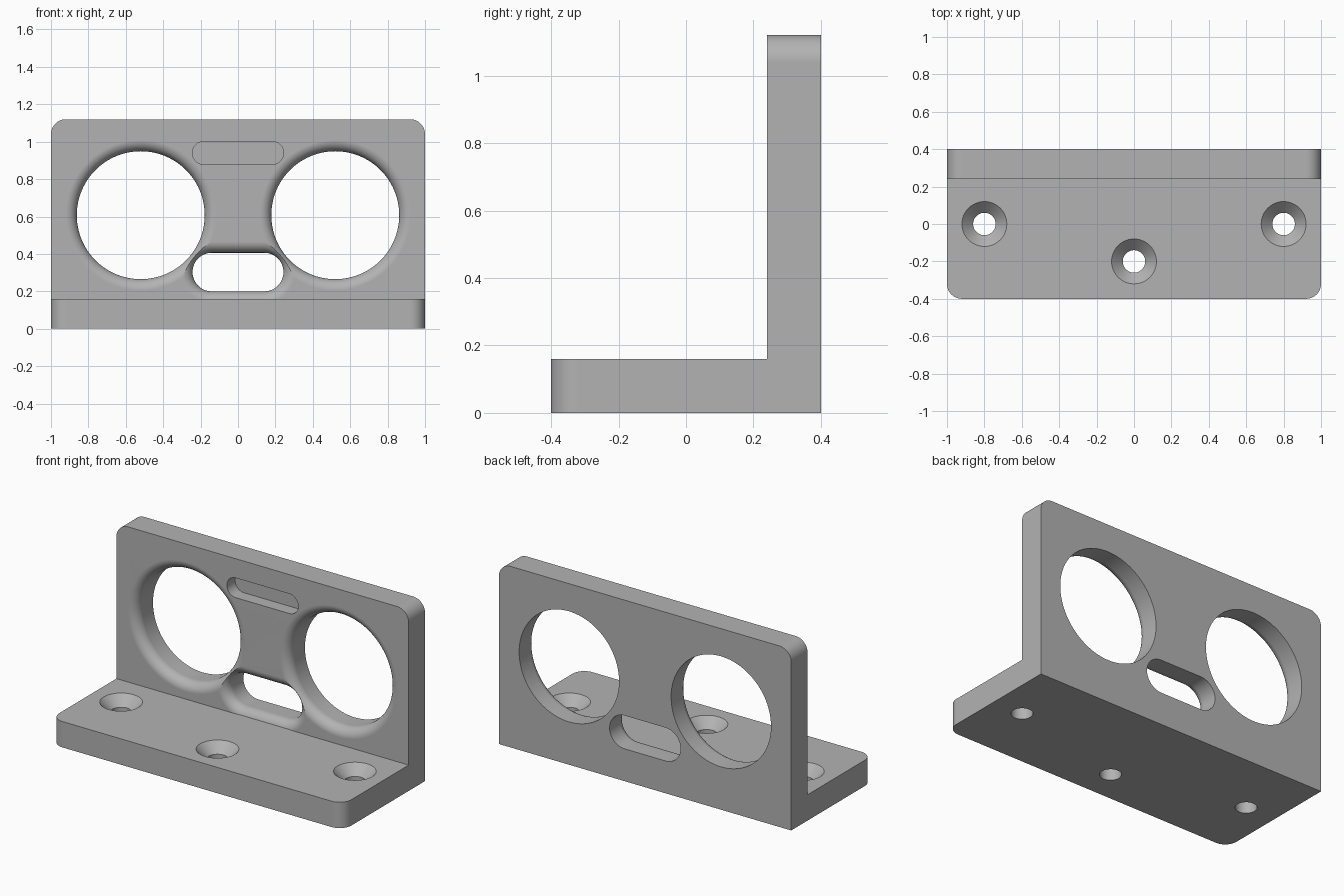
import bpy, bmesh, math
from mathutils import Vector

cube = bpy.data.objects.get("Cube")
if cube:
    bpy.data.objects.remove(cube, do_unlink=True)

WIDTH, HEIGHT, THICK, HALF_DEPTH = 2.0, 1.12, 0.16, 0.4
WALL_FRONT = HALF_DEPTH - THICK
CORNER, FILLET = 0.08, 0.06

steel = bpy.data.materials.new("plain_grey")
steel.use_nodes = True
grey = (0.45, 0.45, 0.45, 1)
steel.diffuse_color = grey
steel.node_tree.nodes["Principled BSDF"].inputs["Base Color"].default_value = grey


def loft(name, rings):
    """Closed solid through a list of equal-length point rings."""
    bm = bmesh.new()
    loops = [[bm.verts.new(p) for p in ring] for ring in rings]
    n = len(loops[0])
    for a, b in zip(loops, loops[1:]):
        for i in range(n):
            j = (i + 1) % n
            bm.faces.new((a[i], a[j], b[j], b[i]))
    bm.faces.new(loops[0])
    bm.faces.new(loops[-1])
    bmesh.ops.recalc_face_normals(bm, faces=bm.faces)
    mesh = bpy.data.meshes.new(name)
    bm.to_mesh(mesh)
    bm.free()
    mesh.materials.append(steel)
    obj = bpy.data.objects.new(name, mesh)
    bpy.context.collection.objects.link(obj)
    return obj


def plate_outline(length):
    """Rectangle from 0 to length, rounded at the far two corners."""
    pts = [(-WIDTH / 2, 0), (WIDTH / 2, 0)]
    for side, start in ((1, 0), (-1, 90)):
        for k in range(13):
            a = math.radians(start + 7.5 * k)
            pts.append((side * (WIDTH / 2 - CORNER) + CORNER * math.cos(a),
                        length - CORNER + CORNER * math.sin(a)))
    return pts


def slot_outline(half, radius, steps=48):
    """Circle whose two halves are pulled apart sideways."""
    pts = []
    for side, start in ((1, -90), (-1, 90)):
        for k in range(steps + (half > 0)):
            a = math.radians(start + 180 * k / steps)
            pts.append((side * half + radius * math.cos(a), radius * math.sin(a)))
    return pts


def boolean(target, other, operation):
    mod = target.modifiers.new(operation.lower(), "BOOLEAN")
    mod.object, mod.operation, mod.solver = other, operation, "EXACT"
    bpy.context.view_layer.objects.active = target
    bpy.ops.object.modifier_apply(modifier=mod.name)
    bpy.data.objects.remove(other, do_unlink=True)


def wall_cutter(name, x, z, half, sections):
    """Cutter along y; sections are (y, radius)."""
    return loft(name, [[(x + u, y, z + v) for u, v in slot_outline(half, r)]
                       for y, r in sections])


# Upright wall
bracket = loft("bracket", [[(u, y, v) for u, v in plate_outline(HEIGHT)]
                           for y in (WALL_FRONT, HALF_DEPTH)])


# Openings with a rounded front lip
def lipped(radius):
    sections = [(WALL_FRONT - 0.05, radius + FILLET)]
    for k in range(11):
        a = math.radians(9 * k)
        sections.append((WALL_FRONT + FILLET * (1 - math.cos(a)),
                         radius + FILLET * (1 - math.sin(a))))
    return sections + [(HALF_DEPTH + 0.1, radius)]


for x in (-0.52, 0.52):
    boolean(bracket, wall_cutter("round_opening", x, 0.607, 0, lipped(0.342)), "DIFFERENCE")
boolean(bracket, wall_cutter("lower_slot", 0, 0.303, 0.14, lipped(0.103)), "DIFFERENCE")

# Shallow upper pocket
boolean(bracket, wall_cutter("upper_pocket", 0, 0.94, 0.183,
                             [(WALL_FRONT - 0.1, 0.061), (WALL_FRONT + 0.08, 0.061)]),
        "DIFFERENCE")

# Base plate
base = loft("base", [[(u, HALF_DEPTH - v, z) for u, v in plate_outline(2 * HALF_DEPTH)]
                     for z in (0, THICK)])
boolean(bracket, base, "UNION")

# Countersunk screw holes
for x, y in ((-0.8, 0), (0.8, 0), (0, -0.2)):
    sections = [(-0.1, 0.06), (THICK - 0.06, 0.06), (THICK, 0.12), (THICK + 0.03, 0.12)]
    hole = loft("screw_hole", [[(x + u, y + v, z) for u, v in slot_outline(0, r, 24)]
                               for z, r in sections])
    boolean(bracket, hole, "DIFFERENCE")

# Smooth the curves, keep edges crisp
bpy.ops.object.select_all(action="DESELECT")
bracket.select_set(True)
bpy.context.view_layer.objects.active = bracket
bpy.ops.object.shade_smooth_by_angle(angle=math.radians(30))
weighted = bracket.modifiers.new("weighted_normals", "WEIGHTED_NORMAL")
weighted.keep_sharp = True
